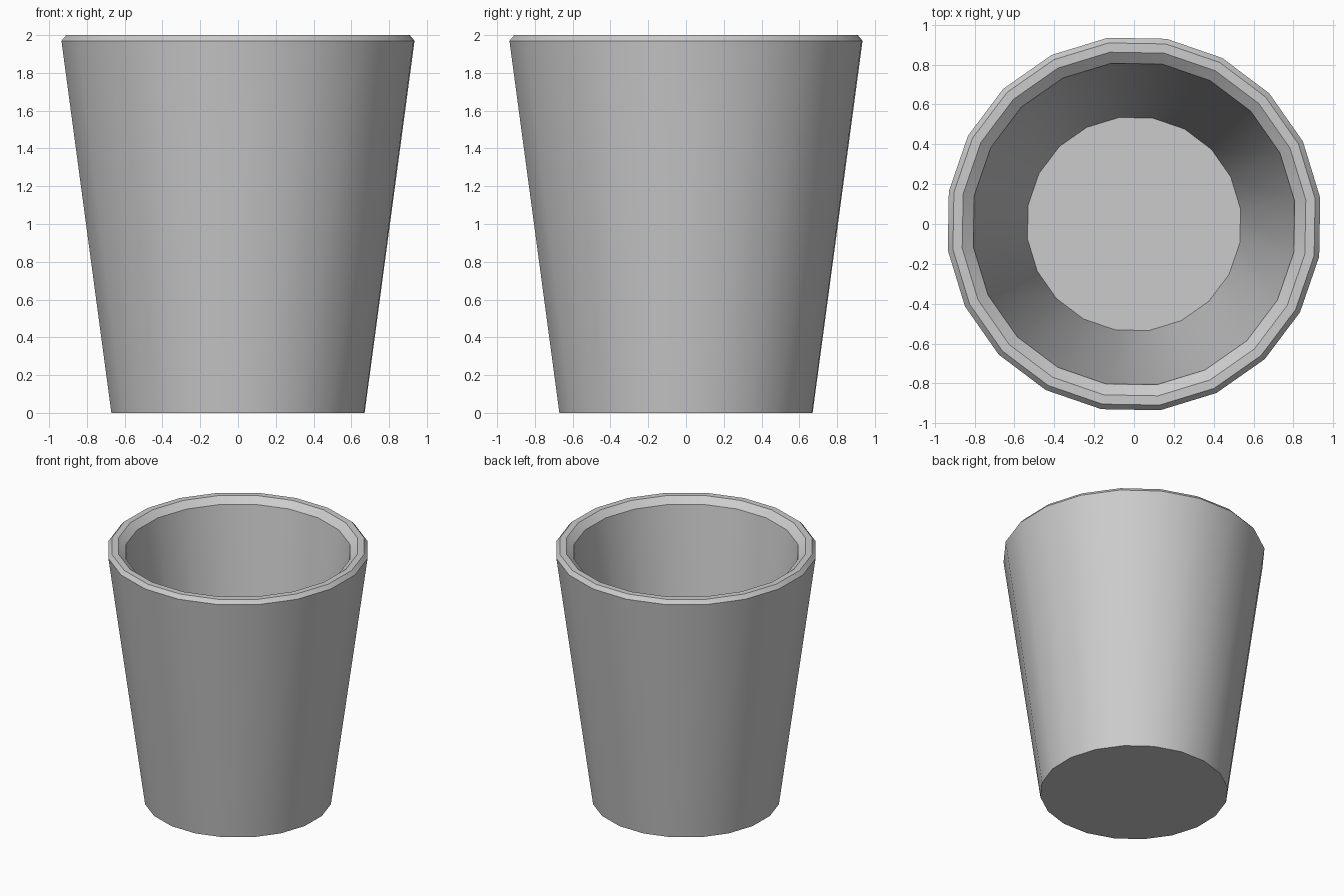
import bpy, bmesh, math

if "Cube" in bpy.data.objects:
    bpy.data.objects.remove(bpy.data.objects["Cube"])

SIDES = 20
OFFSET = math.radians(8)

# cup profile (radius, z): outer wall, bevelled rim, inner wall, floor
profile = [(0.677, 0.0), (0.944, 1.97), (0.918, 2.0),
           (0.871, 2.0), (0.815, 1.955), (0.54, 0.1)]

bm = bmesh.new()
rings = []
for r, z in profile:
    angles = [OFFSET + 2 * math.pi * i / SIDES for i in range(SIDES)]
    rings.append([bm.verts.new((r * math.cos(a), r * math.sin(a), z)) for a in angles])

# walls between neighbouring rings
for a, b in zip(rings, rings[1:]):
    for i in range(SIDES):
        j = (i + 1) % SIDES
        bm.faces.new((a[i], a[j], b[j], b[i]))

# underside and inside floor
bm.faces.new(rings[0][::-1])
bm.faces.new(rings[-1])
bmesh.ops.recalc_face_normals(bm, faces=bm.faces)

mesh = bpy.data.meshes.new("cup")
bm.to_mesh(mesh)
bm.free()
cup = bpy.data.objects.new("cup", mesh)
bpy.context.collection.objects.link(cup)

# smooth walls, crisp rim edges
bpy.context.view_layer.objects.active = cup
cup.select_set(True)
bpy.ops.object.shade_smooth_by_angle(angle=math.radians(30))
